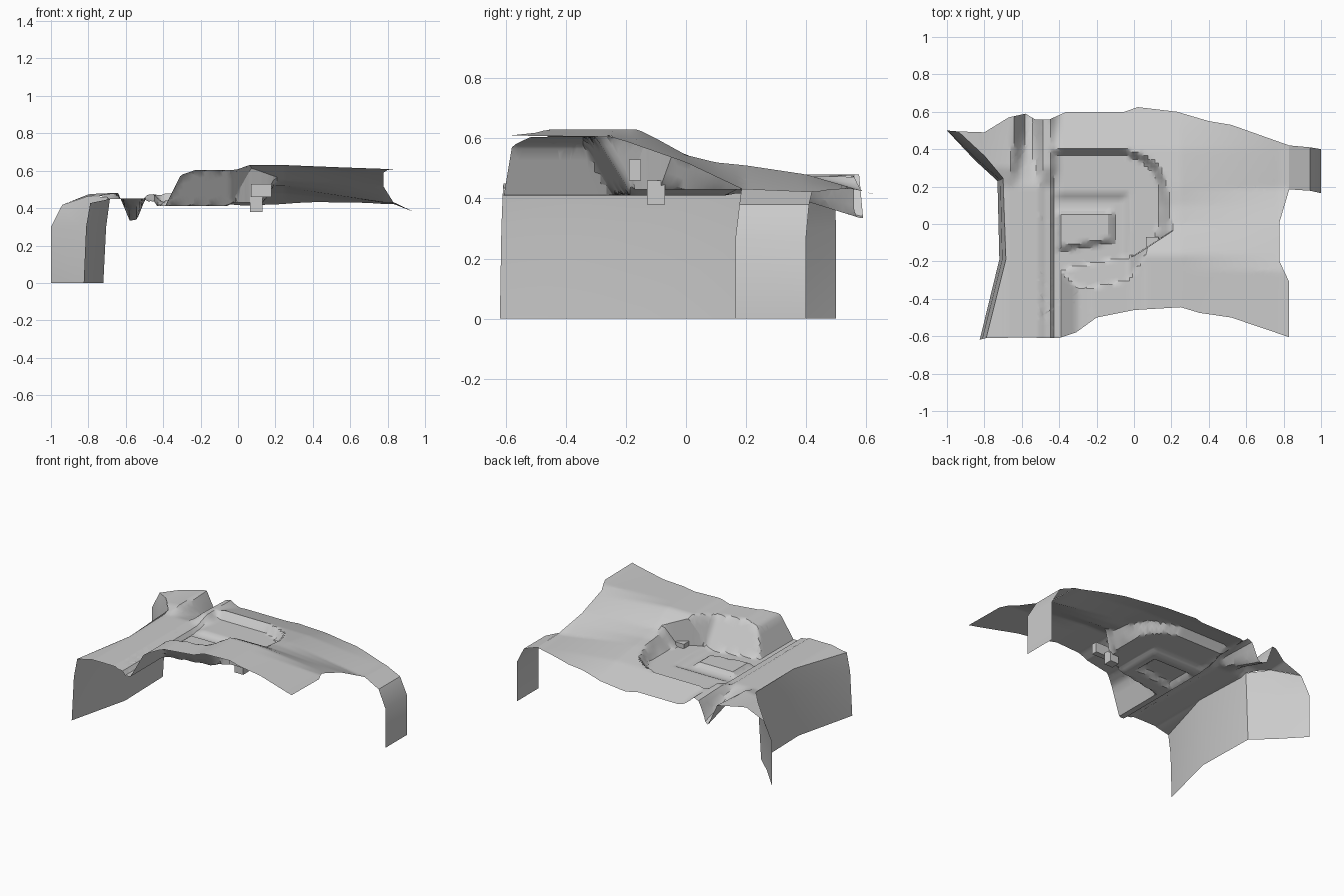
import bpy, bmesh
from mathutils import Vector, geometry

if "Cube" in bpy.data.objects:
    bpy.data.objects.remove(bpy.data.objects["Cube"])


def table(pts, v):
    """Piecewise linear lookup."""
    if v <= pts[0][0]:
        return pts[0][1]
    for (a, fa), (b, fb) in zip(pts, pts[1:]):
        if v <= b:
            return fa + (fb - fa) * (v - a) / (b - a)
    return pts[-1][1]


def clamp(v):
    return max(0.0, min(1.0, v))


def mix(a, b, t):
    return a + (b - a) * t


# outline of the panel in plan
OUTLINE = [(-.79, -.61), (-.6, -.607), (-.4, -.61), (-.31, -.58), (-.2, -.5), (0, -.46), (.25, -.445),
           (.35, -.475), (.52, -.5), (.83, -.605), (.83, -.31), (.778, -.2), (.778, .01),
           (.83, .185), (.83, .42), (.52, .53), (.4, .55), (.23, .6), (.02, .625), (-.05, .6),
           (-.36, .6), (-.45, .56), (-.53, .56), (-.58, .59), (-.67, .57), (-.8, .49),
           (-.94, .495), (-.8, .365), (-.7, .245), (-.685, -.19)]

# recess: rim where the wall starts, then the front closing line
RIM = [(-.6, .40), (-.05, .40), (.06, .365), (.13, .31), (.17, .23), (.19, .1), (.2, -.04)]
FRONT = [(0, -.17), (-.05, -.18), (-.4, -.25), (-.6, -.25)]

# lengthwise profiles (y, z) at the middle and at the right edge
MID = [(-.6, .63), (-.16, .63), (-.1, .60), (0, .545), (.1, .52), (.2, .51), (.4, .48), (.52, .445), (.62, .415)]
EDGE = [(-.6, .61), (-.25, .605), (-.2, .59), (0, .52), (.19, .43), (.5, .42)]
# crosswise profiles (x, z) of the left panel at three stations
LEFT_A = [(-.8, .425), (-.72, .44), (-.68, .45), (-.5, .45), (-.48, .435), (-.45, .44), (-.43, .41)]
LEFT_B = [(-.94, .41), (-.8, .46), (-.66, .48), (-.6, .43), (-.53, .42), (-.49, .47), (-.45, .475), (-.38, .44)]
LEFT_C = [(-.94, .42), (-.8, .48), (-.64, .48), (-.58, .335), (-.54, .335), (-.49, .46), (-.45, .475), (-.38, .44)]


def inside(poly, x, y):
    hit = False
    for (x0, y0), (x1, y1) in zip(poly, poly[1:] + poly[:1]):
        if (y0 > y) != (y1 > y) and x < x0 + (x1 - x0) * (y - y0) / (y1 - y0):
            hit = not hit
    return hit


def rim_distance(x, y):
    p, best = Vector((x, y)), 9
    for a, b in zip(RIM, RIM[1:]):
        a, b = Vector(a), Vector(b)
        t = clamp((p - a).dot(b - a) / (b - a).length_squared)
        best = min(best, (a + (b - a) * t - p).length)
    return best


def recess_floor(x, y):
    # lower square with a rounded step and a raised tapered pad
    z = .41 + .02 * clamp(max(x + .06, y - .13) / .04)
    pad = min(x + .42, -.105 - x, .075 - y, y + .15 - .16 * (x + .42))
    return max(z, .41 + .03 * clamp(pad / .025))


def height(x, y):
    # left panel with the drain valley at the back
    a, b, c = (table(t, x) for t in (LEFT_A, LEFT_B, LEFT_C))
    left = mix(mix(a, b, clamp((y - .2) / .1)), c, clamp((y - .3) / .28))
    if x < -.45:
        return left
    # main sheet
    z = mix(table(MID, y), table(EDGE, y), clamp((x - .25) / .53))
    if y < .1:
        z -= .025 * clamp((.06 - x) / .07)
    # front left block slopes
    if y < -.1 and x < .25:
        line = -.25 + .2 * (x + .4)
        z = min(z, max(.41, .41 + (line - y) * 1.6 + max(0, x + .03) * 2.5))
    if y < -.2:
        z = min(z, max(.41, .41 + (x + .39) * 2.0), max(.41, .575 + (x + .31) * .35))
    if inside(RIM + FRONT, x, y):
        z = max(recess_floor(x, y), z - rim_distance(x, y) * 1.8)
    return mix(left, z, clamp((x + .45) / .06))


def finish(name, bm, angle=.5):
    me = bpy.data.meshes.new(name)
    bm.to_mesh(me)
    bm.free()
    ob = bpy.data.objects.new(name, me)
    bpy.context.collection.objects.link(ob)
    bpy.context.view_layer.objects.active = ob
    ob.select_set(True)
    bpy.ops.object.shade_smooth_by_angle(angle=angle)
    ob.select_set(False)
    return ob


def strip(name, rows):
    """Sheet lofted through rows of points."""
    bm = bmesh.new()
    vs = [[bm.verts.new(p) for p in r] for r in rows]
    for r, s in zip(vs, vs[1:]):
        for i in range(len(r) - 1):
            bm.faces.new((r[i], r[i + 1], s[i + 1], s[i]))
    bmesh.ops.recalc_face_normals(bm, faces=bm.faces)
    return finish(name, bm)


# main floor sheet: outline, sliced into a fine grid, then raised
bm = bmesh.new()
bm.faces.new([bm.verts.new((x, y, 0)) for x, y in OUTLINE])
bmesh.ops.triangulate(bm, faces=bm.faces[:])


def cut(co, no):
    bmesh.ops.bisect_plane(bm, geom=bm.verts[:] + bm.edges[:] + bm.faces[:], dist=1e-5,
                           plane_co=co, plane_no=no)


for i in range(92):
    cut((-.93 + i * .0193, 0, 0), (1, 0, 0))
for i in range(62):
    cut((0, -.6 + i * .0197, 0), (0, 1, 0))
# clean edges along the slit in front of the recess
for off in (-.002, .002):
    cut((.1, -.105 + off, 0), (.13, -.2, 0))
for v in bm.verts:
    v.co.z = height(v.co.x, v.co.y)
bmesh.ops.recalc_face_normals(bm, faces=bm.faces)
finish("floor_sheet", bm)

# left side wall, flaring outwards at the back
top = [OUTLINE[i] for i in (26, 27, 28, 29, 0)]
mid = [(-1, .5), (-.845, .35), (-.715, .235), (-.705, -.19), (-.812, -.615)]
low = [(-1, .5), (-.85, .34), (-.73, .23), (-.72, -.19), (-.825, -.62)]
strip("left_wall", [[(x, y, height(x, y)) for x, y in top],
                    [(x, y, .3) for x, y in mid], [(x, y, 0) for x, y in low]])

# right flap curving down to the ground
flap = [(.83, .185, .42, height(.83, .185)), (.94, .178, .41, .38), (1, .165, .4, .27), (1, .165, .4, 0)]
strip("right_flap", [[(x, a, z), (x, b, z if i else height(x, b))]
                     for i, (x, a, b, z) in enumerate(flap)])

# small bracket under the sheet
for name, lo, hi in (("upper_bracket", (.07, -.19, .46), (.18, -.15, .53)),
                     ("lower_bracket", (.065, -.13, .38), (.13, -.07, .46))):
    bm = bmesh.new()
    bmesh.ops.create_cube(bm, size=1)
    for v in bm.verts:
        v.co = [hi[k] if v.co[k] > 0 else lo[k] for k in range(3)]
    finish(name, bm)
